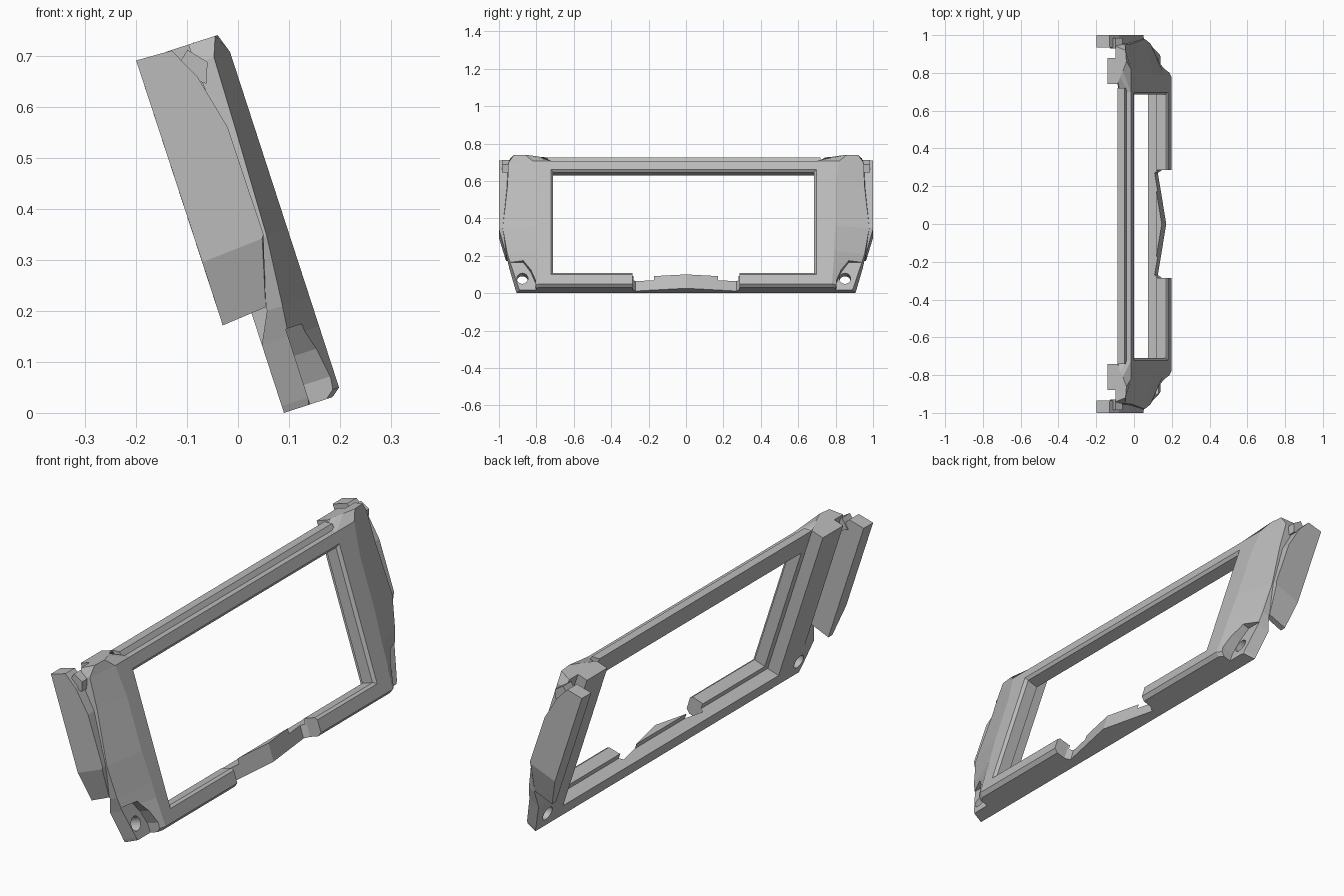
import bpy
import bmesh
from math import sin, cos, pi, radians

if "Cube" in bpy.data.objects:
    bpy.data.objects.remove(bpy.data.objects["Cube"], do_unlink=True)

grey = bpy.data.materials.new("plain_grey")
grey.use_nodes = True
grey.diffuse_color = (0.5, 0.5, 0.5, 1)
grey.node_tree.nodes["Principled BSDF"].inputs["Base Color"].default_value = (0.5, 0.5, 0.5, 1)

TILT = radians(18)


def place(y, w, v):
    """Panel coordinates: y along, w out of the front face, v up the slope."""
    return (0.09 - sin(TILT) * v + cos(TILT) * w, y, cos(TILT) * v + sin(TILT) * w)


def loft(name, rings):
    """Closed solid through rings of (y, w, v) points."""
    bm = bmesh.new()
    rows = [[bm.verts.new(place(*p)) for p in ring] for ring in rings]
    n = len(rows[0])
    for a, b in zip(rows, rows[1:]):
        for i in range(n):
            j = (i + 1) % n
            bm.faces.new((a[i], a[j], b[j], b[i]))
    bm.faces.new(rows[0])
    bm.faces.new(rows[-1])
    bmesh.ops.recalc_face_normals(bm, faces=bm.faces)
    mesh = bpy.data.meshes.new(name)
    bm.to_mesh(mesh)
    bm.free()
    mesh.materials.append(grey)
    obj = bpy.data.objects.new(name, mesh)
    bpy.context.collection.objects.link(obj)
    return obj


def bar(name, profile, y0, y1):
    return loft(name, [[(y, w, v) for w, v in profile] for y in (y0, y1)])


def cut(obj, cutter):
    cutter.hide_render = True
    mod = obj.modifiers.new("cut", "BOOLEAN")
    mod.operation = "DIFFERENCE"
    mod.solver = "EXACT"
    mod.object = cutter
    bpy.context.view_layer.objects.active = obj
    bpy.ops.object.modifier_apply(modifier=mod.name)
    bpy.data.objects.remove(cutter, do_unlink=True)


# Top rail with stepped upper edge
bar("top_rail", [(0.055, 0.645), (0.106, 0.645), (0.118, 0.657), (0.118, 0.705),
                 (0.095, 0.712), (0.09, 0.735), (0.055, 0.745)], -0.74, 0.72)

# Bottom rail: back ledge, front lip and a shallow V notch in the middle
bottom = bar("bottom_rail", [(0, 0), (0.10, 0), (0.118, 0.014), (0.118, 0.068), (0.108, 0.078),
                             (0.055, 0.078), (0.055, 0.055), (0, 0.055)], -0.745, 0.745)
notch = [(-0.29, 0.2), (-0.285, 0.06), (-0.27, 0.038), (0, 0.085),
         (0.27, 0.038), (0.285, 0.06), (0.29, 0.2)]
cut(bottom, loft("notch_cutter", [[(y, w, v) for y, w in notch] for v in (-0.1, 0.2)]))

# End sections: height, front width, front depth, outer edge y and w, back edge y and w
SECTIONS = [
    (0.0, 0.78, 0.10, 0.89, 0.05, 0.905, 0.0),
    (0.014, 0.78, 0.118, 0.895, 0.055, 0.91, 0.0),
    (0.14, 0.79, 0.118, 0.935, 0.055, 0.945, 0.0),
    (0.20, 0.79, 0.118, 0.955, 0.062, 0.96, 0.03),
    (0.34, 0.80, 0.118, 0.98, 0.075, 0.98, 0.055),
    (0.57, 0.80, 0.118, 0.955, 0.082, 0.96, 0.055),
    (0.705, 0.82, 0.118, 0.95, 0.085, 0.95, 0.045),
]

for side, s, inner, hole_y in (("left", 1, 0.685, 0.85), ("right", -1, 0.71, 0.875)):
    rings = []
    for v, yc, wc, yd, wd, ye, we in SECTIONS:
        ring = [(0.74, 0), (0.74, 0.055), (inner, 0.055), (inner, wc - 0.012),
                (inner + 0.012, wc), (yc, wc), (yd, wd), (ye, we), (0.88, we), (0.88, 0)]
        rings.append([(s * y, w, v) for y, w in ring])
    # Raised rounded shoulder on top
    cap = [(0.74, 0), (0.74, 0.055), (0.75, 0.06), (0.78, 0.07), (0.81, 0.085), (0.86, 0.105),
           (0.92, 0.10), (0.94, 0.045), (0.88, 0.045), (0.88, 0)]
    rings.append([(s * y, w, 0.744) for y, w in cap])
    end = loft(side + "_end", rings)

    # Screw recess and through hole
    recess = [(0.80, -0.05), (0.805, 0.04), (0.83, 0.1), (0.87, 0.155), (1.1, 0.155), (1.1, -0.05)]
    cut(end, loft("recess_cutter", [[(s * y, w, v) for y, v in recess] for w in (0.054, 0.2)]))
    circle = [(0.03 * cos(2 * pi * i / 24), 0.03 * sin(2 * pi * i / 24)) for i in range(24)]
    cut(end, loft("hole_cutter", [[(s * hole_y + a, w, 0.065 + b) for a, b in circle]
                                  for w in (-0.1, 0.2)]))

    # Outer rib with a tapered foot
    def rib_profile(y, foot, front):
        pts = [(-0.061, foot), (front, foot + 0.008), (0.07, 0.345), (0.068, 0.567),
               (0.042, 0.68), (0.01, 0.743), (-0.062, 0.746)]
        return [(s * y, w, v) for w, v in pts]
    loft(side + "_rib", [rib_profile(0.935, 0.2, 0.03), rib_profile(0.962, 0.2, 0.03),
                         rib_profile(1.0, 0.33, 0.065)])

    # Small web joining rib and shoulder at the top
    bar(side + "_top_web", [(0.0, 0.70), (0.055, 0.66), (0.07, 0.70), (0.04, 0.735)],
        s * 0.93, s * 0.985)
